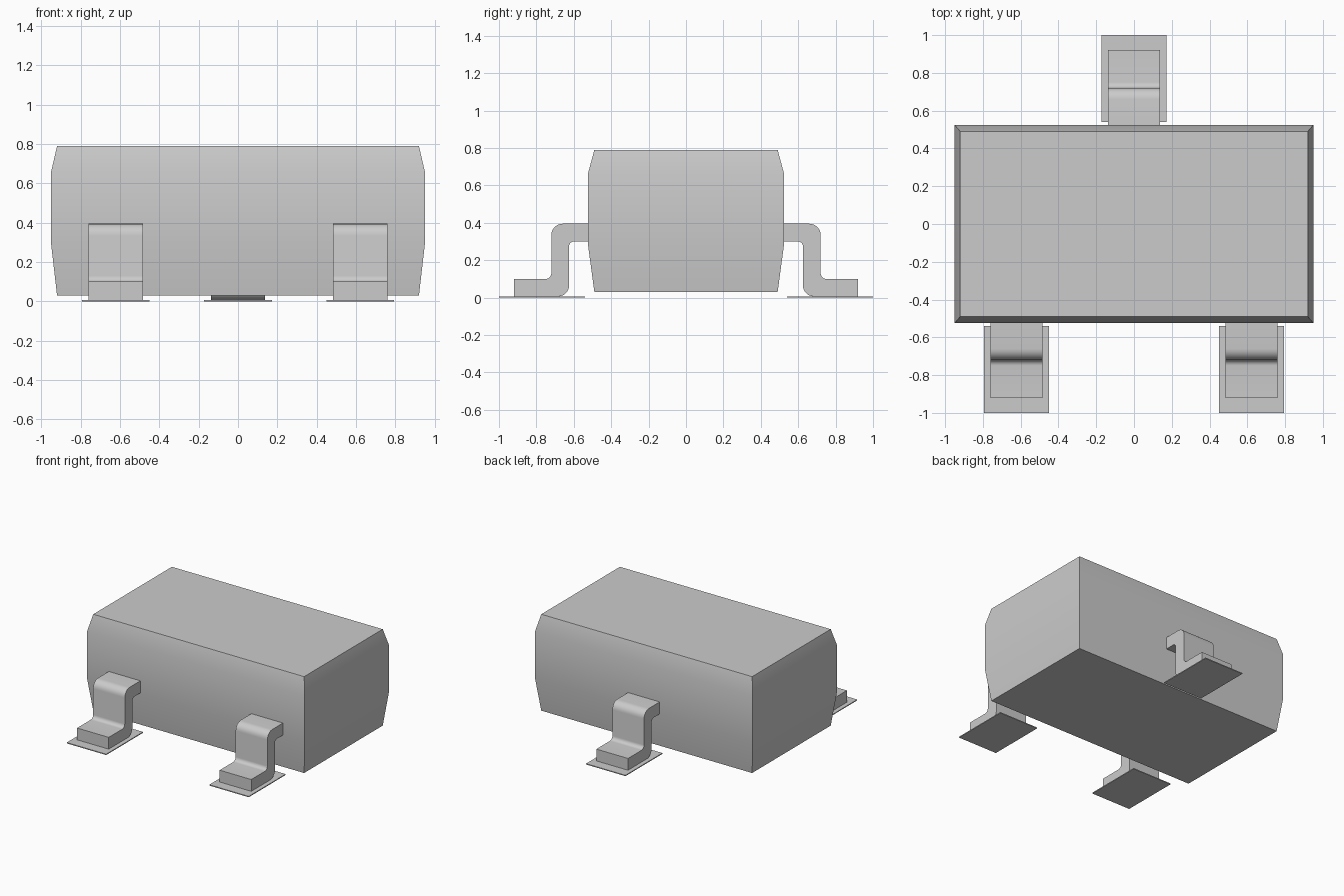
import bpy
import bmesh
import math
from mathutils import Vector

cube = bpy.data.objects.get("Cube")
if cube:
    bpy.data.objects.remove(cube, do_unlink=True)

# Single neutral grey
GREY = (0.6, 0.6, 0.6, 1.0)
grey = bpy.data.materials.new("neutral grey")
grey.use_nodes = True
grey.diffuse_color = GREY
grey.node_tree.nodes["Principled BSDF"].inputs["Base Color"].default_value = GREY


def finish(name, bm):
    """Turn a bmesh into a named, smooth-shaded object."""
    bmesh.ops.recalc_face_normals(bm, faces=bm.faces)
    mesh = bpy.data.meshes.new(name)
    bm.to_mesh(mesh)
    bm.free()
    mesh.materials.append(grey)
    obj = bpy.data.objects.new(name, mesh)
    bpy.context.collection.objects.link(obj)
    bpy.ops.object.select_all(action="DESELECT")
    obj.select_set(True)
    bpy.context.view_layer.objects.active = obj
    bpy.ops.object.shade_smooth_by_angle(angle=math.radians(30))
    return obj


def loft(name, rings):
    """Join closed rings of points into a capped solid."""
    bm = bmesh.new()
    loops = [[bm.verts.new(p) for p in ring] for ring in rings]
    n = len(loops[0])
    for a, b in zip(loops, loops[1:]):
        for i in range(n):
            j = (i + 1) % n
            bm.faces.new((a[i], a[j], b[j], b[i]))
    bm.faces.new(loops[0])
    bm.faces.new(loops[-1])
    return finish(name, bm)


def rectangle(x, y0, y1, half, z):
    return [(x - half, y0, z), (x + half, y0, z), (x + half, y1, z), (x - half, y1, z)]


def rounded(corners, steps=6):
    """Outline with each corner (y, z, radius) replaced by an arc."""
    points = []
    for i, (y, z, r) in enumerate(corners):
        p = Vector((y, z))
        if r == 0:
            points.append(p)
            continue
        u = (Vector(corners[i - 1][:2]) - p).normalized() * r
        v = (Vector(corners[(i + 1) % len(corners)][:2]) - p).normalized() * r
        for s in range(steps + 1):
            t = s / steps * math.pi / 2
            points.append(p + u * (1 - math.sin(t)) + v * (1 - math.cos(t)))
    return points


# Body: moulded block with drafted upper and lower sides
sections = [(0.03, 0.92, 0.49), (0.29, 0.95, 0.525), (0.66, 0.95, 0.525), (0.79, 0.92, 0.49)]
loft("body", [rectangle(0, -hy, hy, hx, z) for z, hx, hy in sections])

# Bent lead outline: distance outward from the middle, height, corner radius
lead_outline = rounded([
    (0.48, 0.395, 0), (0.72, 0.395, 0.06), (0.72, 0.1, 0.03), (0.92, 0.1, 0),
    (0.92, 0.006, 0), (0.625, 0.006, 0.06), (0.625, 0.3, 0.025), (0.48, 0.3, 0),
])

# Three leads, each on a thin solder pad
for label, x, side in (("front_right", -0.622, -1), ("front_left", 0.622, -1), ("back", 0, 1)):
    loft(label + "_lead", [[(x + dx, side * p.x, p.y) for p in lead_outline]
                           for dx in (-0.138, 0.138)])
    loft(label + "_pad", [rectangle(x, side * 0.54, side, 0.172, z) for z in (0, 0.007)])
